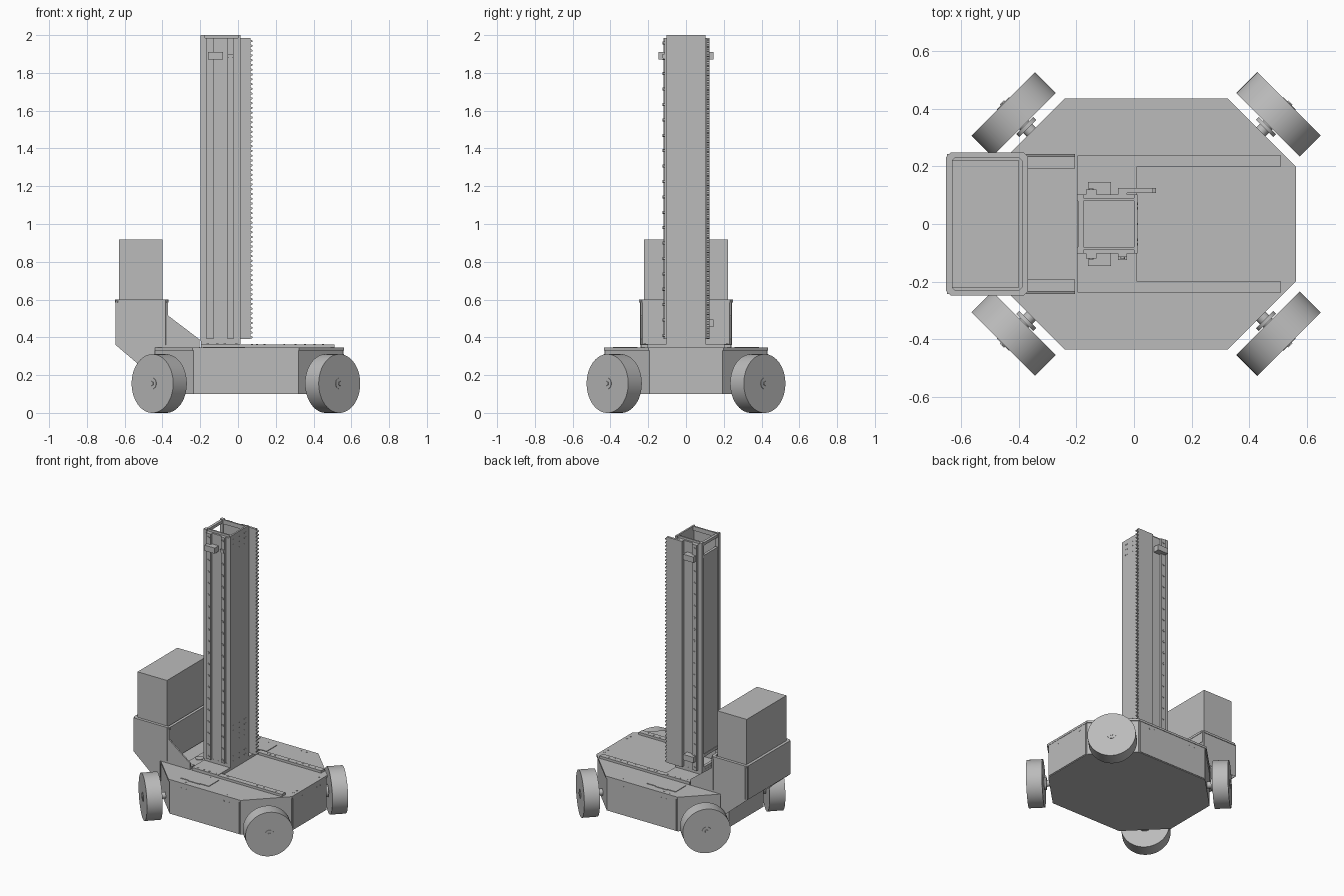
import bpy, bmesh, math
from mathutils import Matrix, Vector

cube = bpy.data.objects.get("Cube")
if cube:
    bpy.data.objects.remove(cube)

grey = bpy.data.materials.new("plain_grey")
grey.use_nodes = True
grey.diffuse_color = (0.5, 0.5, 0.5, 1)
grey.node_tree.nodes["Principled BSDF"].inputs["Base Color"].default_value = (0.5, 0.5, 0.5, 1)


def finish(name, bm):
    bmesh.ops.recalc_face_normals(bm, faces=bm.faces)
    mesh = bpy.data.meshes.new(name)
    bm.to_mesh(mesh)
    bm.free()
    mesh.materials.append(grey)
    obj = bpy.data.objects.new(name, mesh)
    bpy.context.collection.objects.link(obj)
    return obj


def box(name, xs, ys, zs):
    bm = bmesh.new()
    size = [b - a for a, b in (xs, ys, zs)]
    mid = [(a + b) / 2 for a, b in (xs, ys, zs)]
    bmesh.ops.create_cube(bm, size=1, matrix=Matrix.Translation(mid) @ Matrix.Diagonal((*size, 1)))
    return finish(name, bm)


def pair(name, xs, ys, zs):
    """The same box on both sides of the model (mirrored in y)."""
    box("back_" + name, xs, ys, zs)
    box("front_" + name, xs, (-ys[1], -ys[0]), zs)


def prism(name, points, lo, hi, along="z"):
    bm = bmesh.new()
    place = (lambda u, v: (u, v, lo)) if along == "z" else (lambda u, v: (u, lo, v))
    face = bm.faces.new([bm.verts.new(place(u, v)) for u, v in points])
    moved = bmesh.ops.extrude_face_region(bm, geom=[face])["geom"]
    step = Vector((0, 0, hi - lo)) if along == "z" else Vector((0, hi - lo, 0))
    bmesh.ops.translate(bm, vec=step, verts=[g for g in moved if isinstance(g, bmesh.types.BMVert)])
    return finish(name, bm)


def discs(name, centers, axis, radius, depth, sides=12):
    """Round parts of one size, all pointing along one axis."""
    bm = bmesh.new()
    turn = Vector(axis).to_track_quat("Z", "Y").to_matrix().to_4x4()
    for c in centers:
        bmesh.ops.create_cone(bm, cap_ends=True, segments=sides, radius1=radius, radius2=radius,
                              depth=depth, matrix=Matrix.Translation(c) @ turn)
    return finish(name, bm)


def smooth(obj):
    bpy.ops.object.select_all(action="DESELECT")
    obj.select_set(True)
    bpy.context.view_layer.objects.active = obj
    bpy.ops.object.shade_smooth_by_angle(angle=math.radians(35))


def cut_rect(xs, ys, c):
    """Rectangle with its corners cut off by c."""
    (a, b), (d, e) = xs, ys
    return [(a + c, d), (b - c, d), (b, d + c), (b, e - c), (b - c, e), (a + c, e), (a, e - c), (a, d + c)]


def ring(name, xs, ys, cut, wall, lo, hi):
    bm = bmesh.new()
    outer = cut_rect(xs, ys, cut)
    inner = cut_rect((xs[0] + wall, xs[1] - wall), (ys[0] + wall, ys[1] - wall), cut * 0.6)
    loops = [[bm.verts.new((x, y, z)) for x, y in pts]
             for pts, z in ((outer, lo), (outer, hi), (inner, hi), (inner, lo))]
    for k in range(4):
        p, q = loops[k], loops[(k + 1) % 4]
        for i in range(8):
            j = (i + 1) % 8
            bm.faces.new((p[i], p[j], q[j], q[i]))
    return finish(name, bm)


# chassis: eight-sided body under a thin deck
MID = 0.042
prism("chassis_body", cut_rect((-0.47, 0.555), (-0.428, 0.428), 0.235), 0.1, 0.33)
prism("chassis_deck", cut_rect((-0.477, 0.561), (-0.435, 0.435), 0.237), 0.33, 0.345)
pair("side_panel", (-0.225, 0.31), (0.428, 0.432), (0.105, 0.33))
box("end_panel", (0.555, 0.559), (-0.185, 0.185), (0.105, 0.33))

# wheels set diagonally at the four corners
for sx, side in ((-1, "right"), (1, "left")):
    for sy, end in ((-1, "front"), (1, "back")):
        axis = Vector((sx, sy, 0)).normalized()
        c = Vector((MID + sx * 0.459, sy * 0.38, 0.1555))
        tag = end + "_" + side
        smooth(discs(tag + "_wheel", [c], axis, 0.1555, 0.102, 64))
        smooth(discs(tag + "_axle", [c - axis * 0.08], axis, 0.022, 0.07, 24))
        smooth(discs(tag + "_flange", [c - axis * 0.062], axis, 0.042, 0.014, 24))
        smooth(discs(tag + "_hub", [c + axis * 0.051], axis, 0.03, 0.005, 24))
        smooth(discs(tag + "_hub_nut", [c + axis * 0.054], axis, 0.012, 0.008, 6))

# deck fittings: rails, hatches, mast foot
pair("deck_rail", (0.01, 0.51), (0.2, 0.238), (0.345, 0.362))
pair("hatch", (-0.185, 0.038), (0.265, 0.38), (0.345, 0.349))
pair("hatch_middle", (-0.12, -0.03), (0.258, 0.387), (0.345, 0.349))
box("mast_foot", (-0.195, 0.01), (-0.238, 0.238), (0.345, 0.365))
box("mast_base", (-0.195, 0.012), (-0.103, 0.103), (0.365, 0.39))
box("connector_plate", (-0.285, -0.2), (-0.19, 0.19), (0.345, 0.35))
discs("connectors", [(-0.25, s * 0.073, 0.351) for s in (-1, 1)], (0, 0, 1), 0.027, 0.008, 20)

# hollow mast: full-height left wall, two guide walls, corner posts, recessed right panel
box("mast_left_wall", (0.0, 0.012), (-0.103, 0.103), (0.38, 2.0))
pair("guide_wall", (-0.192, 0.0), (0.088, 0.1025), (0.38, 1.985))
pair("mast_post", (-0.198, -0.175), (0.08, 0.103), (0.38, 2.0))
box("mast_right_panel", (-0.19, -0.18), (-0.08, 0.08), (0.5, 1.9))
for i, z in enumerate((0.39, 0.48, 1.885, 1.975)):
    box("mast_crossbar_%d" % i, (-0.194, -0.175), (-0.08, 0.08), (z, z + 0.02))
pair("mast_top_bar", (-0.175, 0.0), (0.08, 0.09), (1.97, 2.0))

# guide rails with their bolts
pair("outer_guide", (-0.167, -0.13), (0.1025, 0.119), (0.39, 1.985))
pair("inner_guide", (-0.055, -0.024), (0.1025, 0.114), (0.39, 1.985))
steps = [0.41 + 0.0815 * i for i in range(20)]
smooth(discs("guide_bolts", [(x, s * y, z) for s, y, xs in ((-1, 0.117, (-0.0395,)), (-1, 0.12, (-0.148,)),
                                                            (1, 0.12, (-0.148,)))
                             for x in xs for z in steps], (0, 1, 0), 0.008, 0.007))

# toothed rack
box("rack_bar", (-0.055, 0.065), (0.108, 0.124), (0.39, 1.985))
tooth = prism("rack_teeth", [(0.064, 0.392), (0.076, 0.396), (0.076, 0.404), (0.064, 0.408)],
              0.108, 0.124, "y")
tooth.data.transform(Matrix.Identity(4))
array = tooth.modifiers.new("repeat", "ARRAY")
array.count = 63
array.use_relative_offset = False
array.use_constant_offset = True
array.constant_offset_displace = (0, 0, 0.0253)

# stops at the ends of the guides
pair("upper_stop", (-0.16, -0.08), (0.1025, 0.146), (1.87, 1.91))
box("lower_stop", (-0.16, -0.08), (0.1025, 0.146), (0.455, 0.495))
box("sensor", (-0.055, -0.025), (-0.124, -0.1025), (1.88, 1.9))

# screws on the mast wall
low = [0.4, 0.435, 0.54, 0.575, 0.615, 0.65]
high = [1.89, 1.93, 1.965]
cols = [-0.07, -0.055, 0.0, 0.055, 0.07]
discs("wall_screws", [(0.012, y, z) for y in cols for z in low + high], (1, 0, 0), 0.004, 0.003, 8)

# side brackets that carry the tray
outline = [(-0.648, 0.595), (-0.37, 0.595), (-0.37, 0.515), (-0.205, 0.39), (-0.205, 0.347),
           (-0.44, 0.347), (-0.44, 0.2), (-0.46, 0.2), (-0.648, 0.36)]
prism("back_bracket", outline, 0.232, 0.242, "y")
prism("front_bracket", outline, -0.242, -0.232, "y")
pair("bracket_foot", (-0.37, -0.207), (0.19, 0.236), (0.345, 0.362))

# tray and the block standing in it
ring("tray_wall", (-0.648, -0.37), (-0.244, 0.244), 0.014, 0.012, 0.36, 0.59)
ring("tray_rim", (-0.651, -0.367), (-0.248, 0.248), 0.016, 0.02, 0.585, 0.6)
box("tray_floor", (-0.64, -0.375), (-0.236, 0.236), (0.36, 0.372))
box("tray_block", (-0.63, -0.4), (-0.222, 0.222), (0.372, 0.918))

# small bolts on the deck, rails and body sides
xs = [0.075, 0.1, 0.14, 0.245, 0.305, 0.355, 0.405, 0.45]
feet = [-0.34, -0.3, -0.26, -0.23, -0.16, -0.11, -0.07, -0.01]
both = (-1, 1)
discs("rail_bolts", [(x, s * 0.219, 0.362) for x in xs for s in both], (0, 0, 1), 0.005, 0.004, 8)
discs("foot_bolts", [(x, s * 0.219, 0.364) for x in feet for s in both], (0, 0, 1), 0.007, 0.006, 8)
discs("deck_bolts", [(x, s * 0.41, 0.345) for x in (-0.16, -0.12, 0.21, 0.25) for s in both]
      + [(0.535, s * y, 0.345) for y in (0.105, 0.145) for s in both], (0, 0, 1), 0.006, 0.004, 8)
discs("side_bolts", [(x, s * 0.432, 0.305) for x in (-0.145, -0.105, 0.19, 0.23) for s in both],
      (0, 1, 0), 0.006, 0.003, 8)
discs("end_bolts", [(0.559, s * y, 0.305) for y in (0.085, 0.125) for s in both], (1, 0, 0), 0.006, 0.003, 8)
